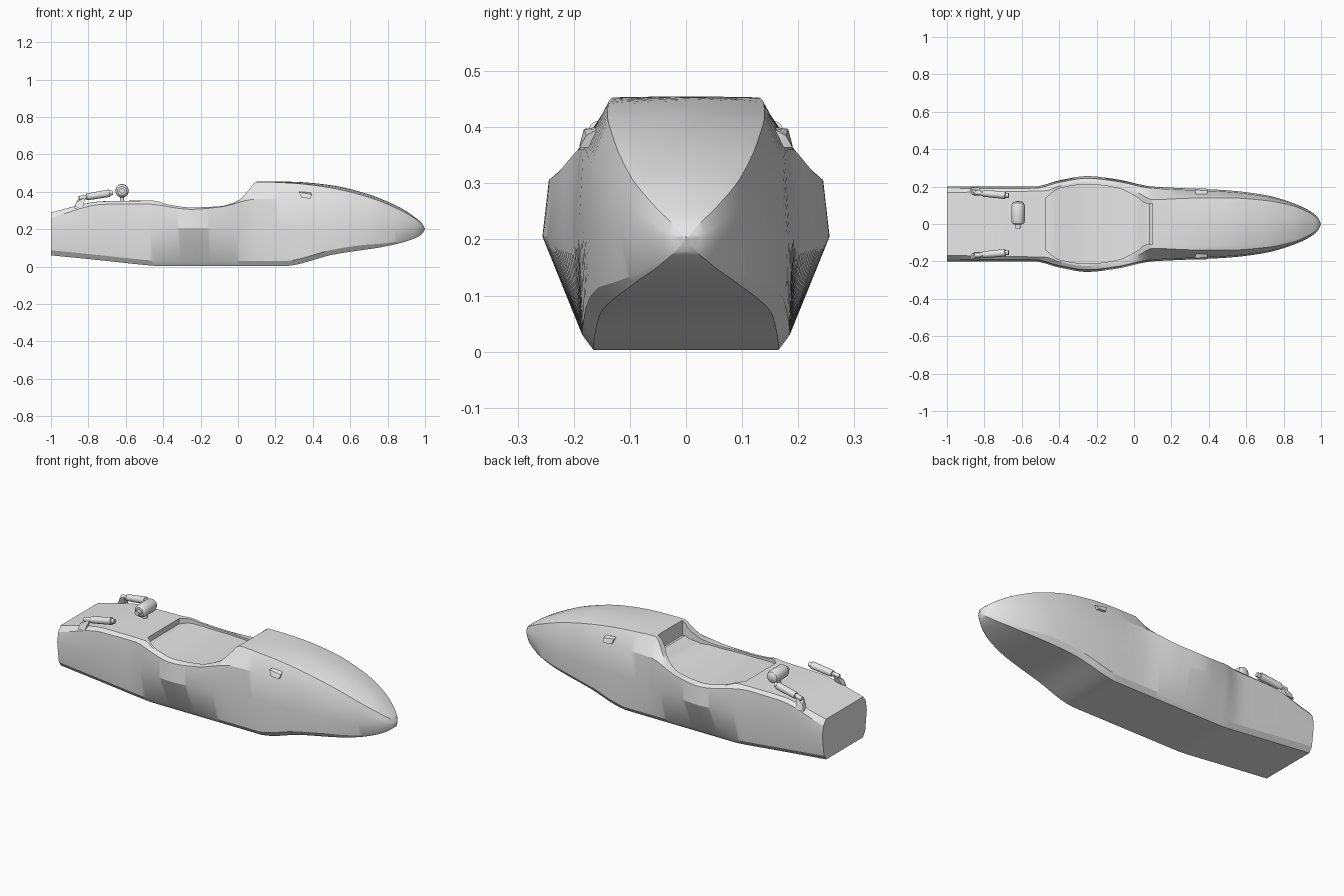
import bpy
import bmesh
import math
from mathutils import Vector

old = bpy.data.objects.get("Cube")
if old:
    bpy.data.objects.remove(old, do_unlink=True)

# One plain grey for the whole model
grey = bpy.data.materials.new("plain_grey")
grey.use_nodes = True
grey.diffuse_color = (0.8, 0.8, 0.8, 1)
grey.node_tree.nodes["Principled BSDF"].inputs["Base Color"].default_value = (0.8, 0.8, 0.8, 1)


def track(keys):
    """Return a monotone smooth curve through (x, value) keys."""
    xs, vs = zip(*keys)
    slopes = [(vs[i + 1] - vs[i]) / (xs[i + 1] - xs[i]) for i in range(len(xs) - 1)]
    tangents = [slopes[0]]
    for a, b in zip(slopes, slopes[1:]):
        tangents.append(2 * a * b / (a + b) if a * b > 0 else 0)
    tangents.append(slopes[-1])

    def value(x):
        x = min(max(x, xs[0]), xs[-1])
        i = max(k for k in range(len(slopes)) if xs[k] <= x)
        step = xs[i + 1] - xs[i]
        t = (x - xs[i]) / step
        ease = t * t * (3 - 2 * t)
        bend_in = t * (1 - t) ** 2 * step * tangents[i]
        bend_out = t * t * (t - 1) * step * tangents[i + 1]
        return vs[i] + (vs[i + 1] - vs[i]) * ease + bend_in + bend_out
    return value


def finish(name, bm):
    bmesh.ops.recalc_face_normals(bm, faces=bm.faces[:])
    mesh = bpy.data.meshes.new(name)
    bm.to_mesh(mesh)
    bm.free()
    mesh.materials.append(grey)
    obj = bpy.data.objects.new(name, mesh)
    bpy.context.collection.objects.link(obj)
    bpy.ops.object.select_all(action="DESELECT")
    bpy.context.view_layer.objects.active = obj
    obj.select_set(True)
    bpy.ops.object.shade_smooth_by_angle(angle=math.radians(26))
    return obj


# Lines that run along the hull, from tail to nose
keel_z = track([(-1, .06), (-.75, .035), (-.47, .006), (-.43, .003), (.26, .003), (.3, .008),
                (.5, .062), (.8, .11), (.93, .145), (.985, .175), (1, .2)])
bottom_y = track([(-1, .165), (.3, .165), (.5, .155), (.7, .13), (.85, .093),
                  (.95, .048), (.985, .022), (1, 0)])
side_y = track([(-1, .2), (-.53, .2), (-.4, .233), (-.25, .256), (-.1, .24), (.1, .2),
                (.3, .19), (.5, .18), (.7, .155), (.85, .112), (.95, .064), (.985, .032), (1, 0)])
shoulder_z = track([(-1, .26), (-.72, .333), (-.5, .335), (-.25, .306), (-.1, .318), (.1, .36),
                    (.32, .36), (.5, .342), (.7, .302), (.85, .265), (.95, .232), (1, .2)])
crease_y = track([(-1, .168), (-.47, .178), (-.4, .203), (-.25, .225), (-.1, .21), (.02, .168),
                  (.1, .13), (.3, .138), (.5, .14), (.7, .126), (.85, .097), (.95, .052),
                  (.985, .024), (1, 0)])
crease_z = track([(-1, .29), (-.72, .349), (-.45, .352), (-.38, .333), (-.25, .316), (-.1, .322),
                  (0, .352), (.05, .4), (.1, .453), (.3, .445), (.5, .42), (.7, .37),
                  (.85, .31), (.95, .255), (.985, .228), (1, .2)])
crown = track([(-1, 0), (.1, .002), (.3, .008), (.6, .016), (.85, .014), (.97, .003), (1, 0)])
well_y = track([(-.47, .14), (-.4, .19), (-.25, .212), (-.1, .195), (.03, .135), (.06, .11), (.1, .11)])
well_drop = track([(-.47, .03), (-.35, .014), (-.2, .01), (-.05, .012), (.04, .04), (.1, .085)])
WELL_BACK, WELL_FRONT = -.47, .1


def section(x, in_well):
    """Cross-section ring at x, mirrored about the centre line."""
    fade = min(1, (1 - x) * 3)
    y, z, edge_y, edge_z = bottom_y(x), keel_z(x), crease_y(x), crease_z(x)
    half = [(y, z),
            (min(y + .02 * fade, side_y(x)), z + .027 * fade),
            (side_y(x), .205),
            (side_y(x) * .955, shoulder_z(x)),
            (edge_y, edge_z)]
    if in_well:
        inner, drop, rise = well_y(x), well_drop(x), 0
        half.append((inner, edge_z))
    else:
        inner, drop, rise = edge_y * .8, 0, crown(x)
        half.append((edge_y * .9, edge_z + rise * .2))
    half.append((inner, edge_z - drop + rise * .36))
    half.append((inner * .5, edge_z - drop + rise * .75))
    top = [(0, edge_z - drop + rise)]
    return [(x, a, b) for a, b in half + top] + [(x, -a, b) for a, b in reversed(half)]


def span(start, stop, count):
    return [start + (stop - start) * i / count for i in range(count + 1)]


# Hull: lofted skin with a shallow sunken cockpit
stations = [(x, False) for x in span(-1, WELL_BACK, 12)]
stations += [(x, True) for x in span(WELL_BACK, WELL_FRONT, 32)]
stations += [(WELL_FRONT + (1 - WELL_FRONT) * math.sin(t * math.pi / 2), False) for t in span(0, .985, 34)]
bm = bmesh.new()
rings = [[bm.verts.new(p) for p in section(x, well)] for x, well in stations]
for a, b in zip(rings, rings[1:]):
    for i in range(len(a)):
        j = (i + 1) % len(a)
        bm.faces.new((a[i], a[j], b[j], b[i]))
bm.faces.new(rings[0])
tip = bm.verts.new((1, 0, .205))
last = rings[-1]
for i in range(len(last)):
    bm.faces.new((last[i], last[(i + 1) % len(last)], tip))
bmesh.ops.remove_doubles(bm, verts=bm.verts[:], dist=.0004)
bmesh.ops.dissolve_degenerate(bm, edges=bm.edges[:], dist=.0002)
finish("hull", bm)


def turned(name, start, end, profile, sides=20):
    """Round part: profile gives (fraction along the axis, radius)."""
    start, end = Vector(start), Vector(end)
    axis = end - start
    turn = axis.to_track_quat("Z", "Y")
    bm = bmesh.new()
    loops = []
    for along, radius in profile:
        loop = []
        for k in range(sides):
            a = math.tau * k / sides
            offset = turn @ Vector((math.cos(a) * radius, math.sin(a) * radius, 0))
            loop.append(bm.verts.new(start + axis * along + offset))
        loops.append(loop)
    for a, b in zip(loops, loops[1:]):
        for k in range(sides):
            n = (k + 1) % sides
            bm.faces.new((a[k], a[n], b[n], b[k]))
    bm.faces.new(loops[0])
    bm.faces.new(loops[-1])
    return finish(name, bm)


def wedge(name, base, top):
    """Solid between two four-cornered outlines."""
    bm = bmesh.new()
    for p in base + top:
        bm.verts.new(p)
    bmesh.ops.convex_hull(bm, input=bm.verts[:])
    return finish(name, bm)


for label, s in (("left", 1), ("right", -1)):
    # Rear tubes on angled brackets
    turned(label + "_rear_tube", (-.85, s * .168, .365), (-.67, s * .152, .395),
           [(0, .012), (.22, .012), (.23, .018), (.9, .02), (.91, .013), (1, .013)])
    wedge(label + "_rear_bracket",
          [(-.875, s * .195, .31), (-.83, s * .195, .315), (-.83, s * .165, .32), (-.875, s * .165, .315)],
          [(-.865, s * .185, .345), (-.815, s * .175, .37), (-.82, s * .15, .375), (-.85, s * .15, .365)])
    # Small fins on the cowl flanks
    wedge(label + "_cowl_fin",
          [(.34, s * .19, .367), (.388, s * .19, .364), (.388, s * .165, .364), (.34, s * .165, .367)],
          [(.325, s * .182, .397), (.395, s * .178, .385), (.39, s * .16, .395), (.33, s * .16, .4)])

# Capsule on a short stalk behind the cockpit
turned("deck_capsule", (-.62, -.025, .405), (-.62, .122, .405),
       [(0, .014), (.15, .014), (.155, .024), (.21, .033), (.28, .036),
        (.85, .036), (.93, .031), (.98, .02), (1, .006)], 24)
turned("capsule_stalk", (-.62, .05, .345), (-.62, .05, .385), [(0, .012), (1, .009)], 12)
